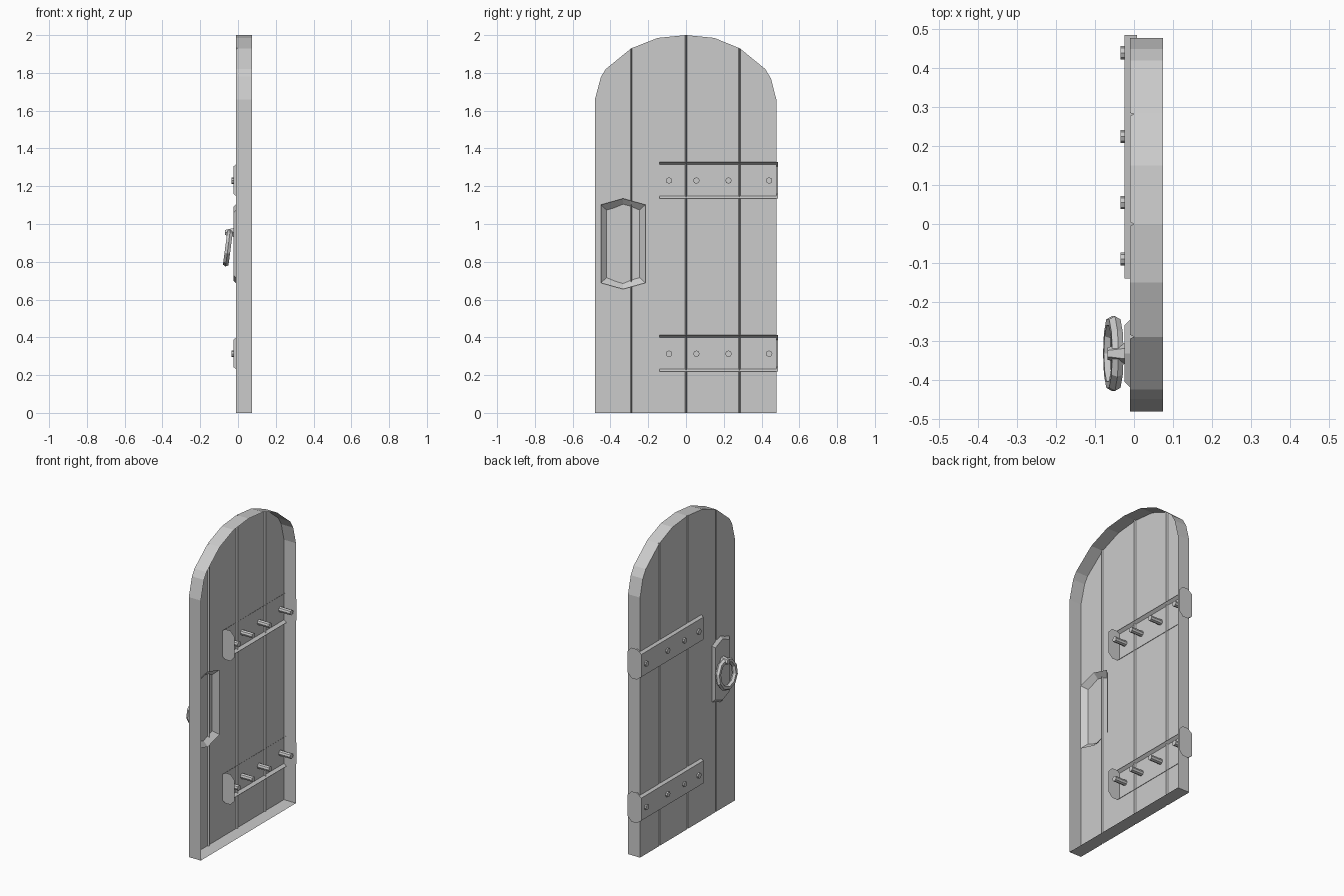
import bpy, bmesh, math
from mathutils import Matrix, Vector

if "Cube" in bpy.data.objects:
    bpy.data.objects.remove(bpy.data.objects["Cube"], do_unlink=True)

# One plain grey for wood and metal alike
grey = bpy.data.materials.new("plain_grey")
grey.use_nodes = True
grey.diffuse_color = (0.6, 0.6, 0.6, 1)
bsdf = next(n for n in grey.node_tree.nodes if n.type == 'BSDF_PRINCIPLED')
bsdf.inputs["Base Color"].default_value = grey.diffuse_color
bsdf.inputs["Roughness"].default_value = 0.8


def finish(name, bm):
    mesh = bpy.data.meshes.new(name)
    bm.to_mesh(mesh)
    bm.free()
    mesh.materials.append(grey)
    obj = bpy.data.objects.new(name, mesh)
    bpy.context.collection.objects.link(obj)
    return obj


def ring_of_verts(bm, x, points):
    return [bm.verts.new((x, y, z)) for y, z in points]


def tray(bm, front, rim):
    """Open-backed plate: front face with sides flaring back to a rim."""
    bm.faces.new(front)
    n = len(front)
    for i in range(n):
        j = (i + 1) % n
        bm.faces.new((front[i], front[j], rim[j], rim[i]))


# Door leaf: arched sheet with plank grooves and edge walls, open at the back
FRONT, BACK = -0.01, 0.075
arch = [(0.478, 0), (0.478, 1.66), (0.45, 1.77), (0.42, 1.82), (0.285, 1.93),
        (0.15, 1.985), (0, 2), (-0.15, 1.985), (-0.29, 1.93), (-0.425, 1.82),
        (-0.45, 1.78), (-0.482, 1.66), (-0.482, 0)]
bm = bmesh.new()
bm.faces.new(ring_of_verts(bm, FRONT, arch))
grooves = (-0.29, 0, 0.283)
for g in grooves:
    for offset in (-0.005, 0, 0.005):
        bmesh.ops.bisect_plane(bm, geom=bm.verts[:] + bm.edges[:] + bm.faces[:],
                               plane_co=(0, g + offset, 0), plane_no=(0, 1, 0), dist=0.0005)
border = [e for e in bm.edges if e.is_boundary]
walls = bmesh.ops.extrude_edge_only(bm, edges=border)["geom"]
for v in [v for v in walls if isinstance(v, bmesh.types.BMVert)]:
    v.co.x = BACK
for v in bm.verts:
    if v.co.x < 0 and any(abs(v.co.y - g) < 0.001 for g in grooves):
        v.co.x += 0.01
bmesh.ops.recalc_face_normals(bm, faces=bm.faces[:])
finish("door_leaf", bm)


# Hinge straps: flared channel with an eight-sided cap at each end
def strap(name, z):
    bm = bmesh.new()
    section = [(0.008, -0.097), (-0.025, -0.072), (-0.025, 0.072), (0.008, 0.097)]
    cap = section + [(0.045, 0.097), (0.072, 0.068), (0.072, -0.068), (0.045, -0.097)]
    ends = []
    for y in (-0.14, 0.486):
        verts = [bm.verts.new((x, y, z + h)) for x, h in cap]
        bm.faces.new(verts)
        ends.append(verts)
    for i in range(3):
        bm.faces.new((ends[0][i], ends[0][i + 1], ends[1][i + 1], ends[1][i]))
    bmesh.ops.recalc_face_normals(bm, faces=bm.faces[:])
    finish(name, bm)


def rivet(name, y, z):
    bm = bmesh.new()
    place = Matrix.Translation((0.018, y, z)) @ Matrix.Rotation(math.pi / 2, 4, 'Y')
    bmesh.ops.create_cone(bm, cap_ends=True, segments=8, radius1=0.017,
                          radius2=0.017, depth=0.106, matrix=place)
    finish(name, bm)


for label, z in (("upper", 1.232), ("lower", 0.315)):
    strap(label + "_hinge_strap", z)
    for i, y in enumerate((-0.09, 0.055, 0.225, 0.44)):
        rivet(f"{label}_rivet_{i + 1}", y, z - 0.002)


# Handle plate: six-sided tray with peaked top and bottom
def peaked(half, side, peak):
    cy, cz = -0.333, 0.895
    return [(cy + a * half, cz + h) for a, h in
            ((-1, -side), (-1, side), (0, peak), (1, side), (1, -side), (0, -peak))]


bm = bmesh.new()
tray(bm, ring_of_verts(bm, -0.025, peaked(0.072, 0.165, 0.195)),
     ring_of_verts(bm, 0.02, peaked(0.118, 0.207, 0.24)))
bmesh.ops.recalc_face_normals(bm, faces=bm.faces[:])
finish("handle_plate", bm)

# Ring pull, leaning out at the bottom
bpy.ops.mesh.primitive_torus_add(major_segments=10, minor_segments=6,
                                 major_radius=0.084, minor_radius=0.017,
                                 location=(-0.053, -0.333, 0.875),
                                 rotation=(0, math.pi / 2 + 0.13, 0))
pull = bpy.context.object
pull.name = "ring_pull"
pull.data.materials.append(grey)

# Knob holding the ring
bm = bmesh.new()
place = Matrix.Translation((-0.043, -0.333, 0.955)) @ Matrix.Rotation(-math.pi / 2, 4, 'Y')
bmesh.ops.create_cone(bm, cap_ends=True, segments=6, radius1=0.028,
                      radius2=0.016, depth=0.05, matrix=place)
finish("ring_knob", bm)
